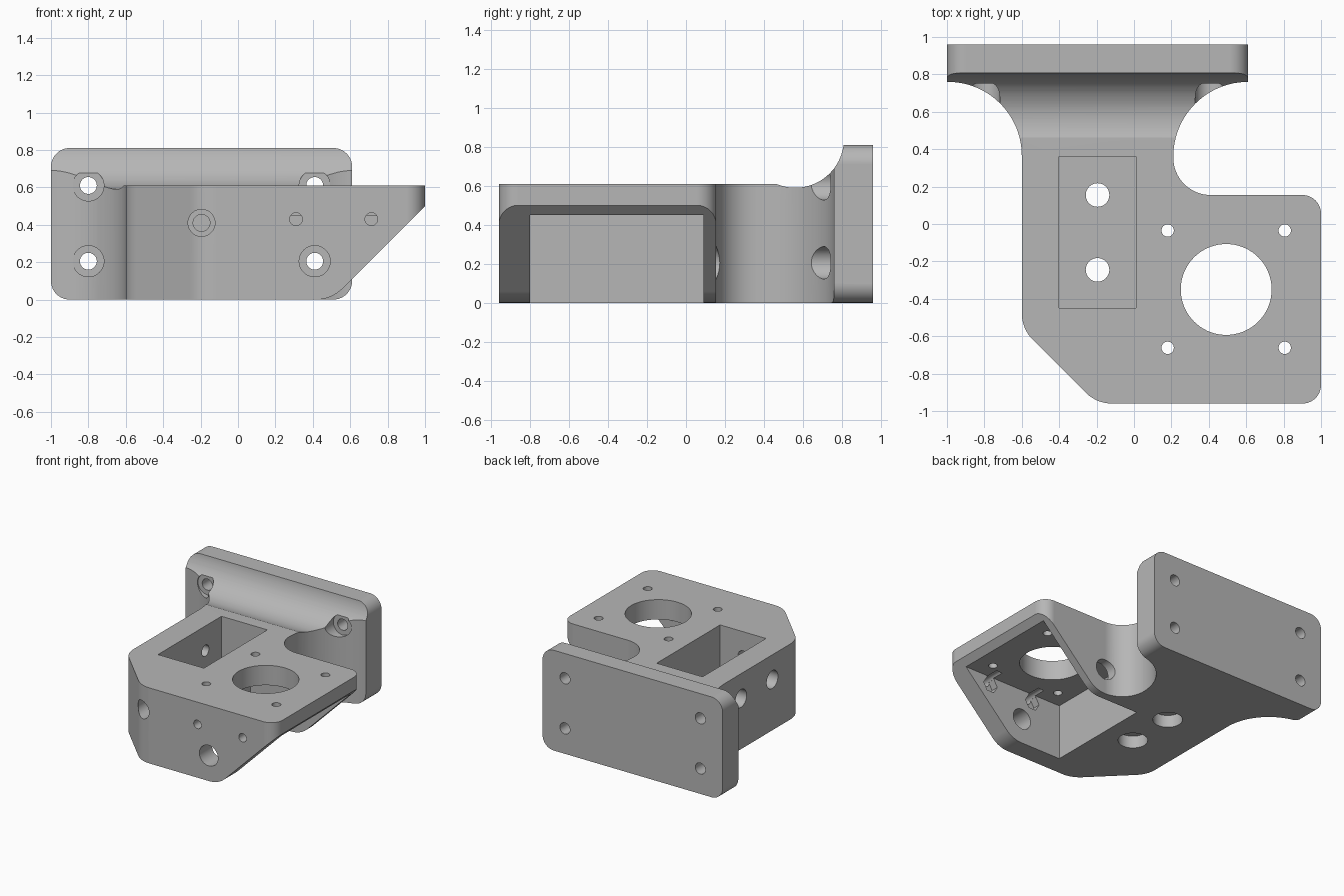
import bpy, bmesh
from math import cos, sin, tan, pi, radians
from mathutils import Vector

if "Cube" in bpy.data.objects:
    bpy.data.objects.remove(bpy.data.objects["Cube"], do_unlink=True)

grey = bpy.data.materials.new("plain grey")
grey.use_nodes = True
grey.diffuse_color = (0.47, 0.47, 0.47, 1)
grey.node_tree.nodes["Principled BSDF"].inputs["Base Color"].default_value = grey.diffuse_color

AXES = {"z": lambda u, v, w: (u, v, w),
        "y": lambda u, v, w: (u, w, v),
        "x": lambda u, v, w: (w, u, v)}


def rounded(corners, steps=16):
    """Polygon from (u, v, radius) corners, each rounded by its radius."""
    out = []
    for i, (u, v, r) in enumerate(corners):
        p = Vector((u, v))
        if r == 0:
            out.append(p)
            continue
        a = (Vector(corners[i - 1][:2]) - p).normalized()
        b = (Vector(corners[(i + 1) % len(corners)][:2]) - p).normalized()
        half = a.angle(b) / 2
        centre = p + (a + b).normalized() * (r / sin(half))
        start = p + a * (r / tan(half)) - centre
        sweep = start.angle_signed(p + b * (r / tan(half)) - centre)
        for k in range(steps + 1):
            t = -sweep * k / steps
            out.append(centre + Vector((start.x * cos(t) - start.y * sin(t),
                                        start.x * sin(t) + start.y * cos(t))))
    return out


def prism(name, outline, axis, low, high):
    bm = bmesh.new()
    ends = [[bm.verts.new(AXES[axis](p[0], p[1], w)) for p in outline] for w in (low, high)]
    n = len(outline)
    bm.faces.new(ends[0])
    bm.faces.new(ends[1])
    for i in range(n):
        j = (i + 1) % n
        bm.faces.new((ends[0][i], ends[0][j], ends[1][j], ends[1][i]))
    bmesh.ops.recalc_face_normals(bm, faces=bm.faces)
    mesh = bpy.data.meshes.new(name)
    bm.to_mesh(mesh)
    bm.free()
    mesh.materials.append(grey)
    ob = bpy.data.objects.new(name, mesh)
    bpy.context.collection.objects.link(ob)
    return ob


def rod(name, u, v, r, axis, low, high, sides=48):
    ring = [(u + r * cos(2 * pi * i / sides), v + r * sin(2 * pi * i / sides)) for i in range(sides)]
    return prism(name, ring, axis, low, high)


def box(name, x, y, z):
    return prism(name, [(x[0], y[0]), (x[1], y[0]), (x[1], y[1]), (x[0], y[1])], "z", *z)


def combine(target, tool, operation="DIFFERENCE"):
    """Apply one boolean and discard the tool."""
    tool.hide_render = True
    mod = target.modifiers.new("cut", "BOOLEAN")
    mod.operation, mod.solver, mod.object = operation, "EXACT", tool
    graph = bpy.context.evaluated_depsgraph_get()
    graph.update()
    mesh = bpy.data.meshes.new_from_object(target.evaluated_get(graph))
    target.modifiers.clear()
    target.data = mesh
    bpy.data.objects.remove(tool, do_unlink=True)


# Main body: plan outline crossed with a side profile that slopes under the overhang
bracket = prism("motor_bracket", rounded([
    (-0.6, 0.36, 0), (-0.6, -0.56, 0.2), (-0.2, -0.96, 0.2), (1, -0.96, 0.1),
    (1, 0.155, 0.1), (0.21, 0.155, 0.2), (0.21, 0.36, 0)]), "z", -0.1, 0.8)
combine(bracket, prism("slope", rounded([
    (-1.2, 0, 0), (0.5, 0, 0.2), (1.1, 0.6, 0), (1.1, 0.61, 0), (-1.2, 0.61, 0)]),
    "y", -1.2, 0.6), "INTERSECT")

# Mounting flange with its flared neck
flange = prism("flange", rounded([
    (-0.6, 0.3, 0), (0.21, 0.3, 0), (0.21, 0.76, 0.4), (0.615, 0.76, 0), (0.615, 0.96, 0),
    (-1, 0.96, 0), (-1, 0.76, 0), (-0.6, 0.76, 0.395)], 24), "z", -0.1, 0.9)
combine(flange, prism("flange_shape", rounded([
    (-1, 0, 0.1), (0.61, 0, 0.1), (0.61, 0.81, 0.1), (-1, 0.81, 0.1)]), "y", 0, 1.2), "INTERSECT")
combine(flange, box("neck_top", (-1.2, 1.2), (0.1, 0.55), (0.61, 1.2)))
combine(flange, rod("neck_hollow", 0.56, 0.84, 0.25, "x", -1.2, 1.2, 96))
combine(bracket, flange, "UNION")

# Motor cavity below the top plate, and the open pocket
combine(bracket, box("motor_cavity", (0.05, 1.2), (-0.8, 0.09), (-0.1, 0.45)))
combine(bracket, box("pocket", (-0.4, 0.01), (-0.45, 0.36), (0.2, 0.8)))

# Motor boss opening and its four screw holes
combine(bracket, rod("boss_hole", 0.493, -0.35, 0.243, "z", 0.3, 0.8, 72))
for x in (0.18, 0.806):
    for y in (-0.035, -0.662):
        combine(bracket, rod("motor_screw", x, y, 0.033, "z", 0.3, 0.8, 32))

# Counterbored holes in the pocket floor and its outer side wall
for y in (0.155, -0.245):
    combine(bracket, rod("floor_hole", -0.195, y, 0.063, "z", -0.1, 0.3))
    combine(bracket, rod("floor_bore", -0.195, y, 0.11, "z", -0.1, 0.1))
    combine(bracket, rod("side_hole", y, 0.41, 0.045, "x", -0.8, -0.3))
    combine(bracket, rod("side_bore", y, 0.41, 0.072, "x", -0.8, -0.5))

# Counterbored hole from the front into the pocket
combine(bracket, rod("front_hole", -0.195, 0.41, 0.045, "y", -1.2, -0.3))
combine(bracket, rod("front_bore", -0.195, 0.41, 0.072, "y", -1.2, -0.65))

# Front screw holes with hexagonal nut traps inside the cavity
for x in (0.31, 0.713):
    combine(bracket, rod("front_screw", x, 0.43, 0.034, "y", -1.2, -0.7, 32))
    combine(bracket, rod("nut_trap", x, 0.43 - 0.045, 0.065, "y", -0.86, -0.7, 6))

# Flange screw holes and the wider tool bores that reach them
for x in (-0.8, 0.41):
    for z in (0.205, 0.61):
        combine(bracket, rod("flange_screw", x, z, 0.045, "y", 0.5, 1.2))
        reach = -1.2 if x > 0 and z < 0.4 else 0.3
        combine(bracket, rod("tool_bore", x, z, 0.083, "y", reach, 0.75))

# Smooth curved walls, crisp edges
bpy.ops.object.select_all(action="DESELECT")
bracket.select_set(True)
bpy.context.view_layer.objects.active = bracket
bpy.ops.object.shade_smooth_by_angle(angle=radians(25))
weighted = bracket.modifiers.new("weighted_normals", "WEIGHTED_NORMAL")
weighted.keep_sharp = True
